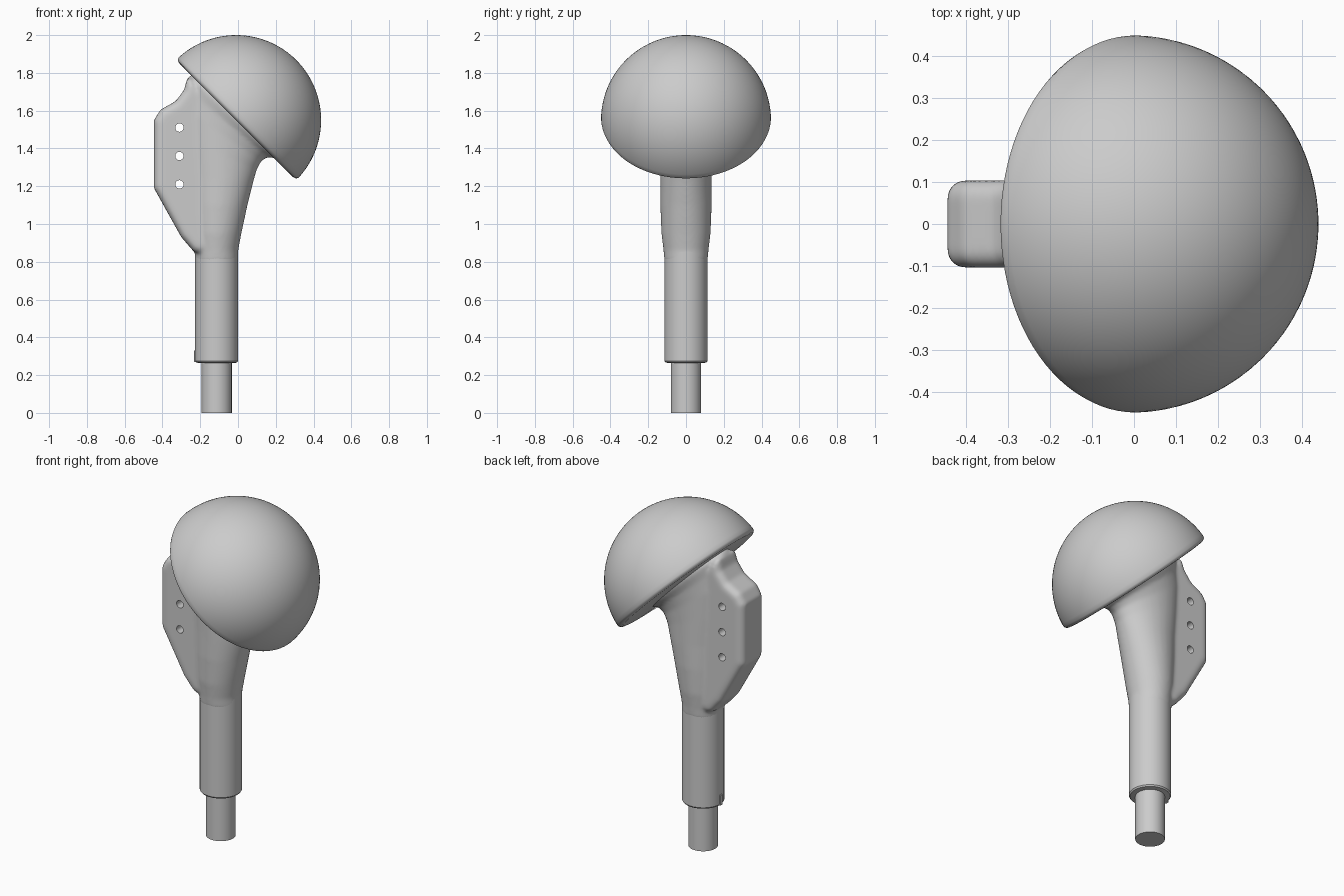
import bpy, bmesh
from math import sin, cos, pi, radians, copysign
from mathutils import Vector, Matrix

cube = bpy.data.objects.get("Cube")
if cube:
    bpy.data.objects.remove(cube)

GREY = (0.6, 0.6, 0.6, 1)
metal = bpy.data.materials.new("grey metal")
metal.use_nodes = True
metal.diffuse_color = GREY
metal.node_tree.nodes["Principled BSDF"].inputs["Base Color"].default_value = GREY


def finish(bm, name):
    bmesh.ops.recalc_face_normals(bm, faces=bm.faces)
    mesh = bpy.data.meshes.new(name)
    bm.to_mesh(mesh)
    bm.free()
    obj = bpy.data.objects.new(name, mesh)
    bpy.context.collection.objects.link(obj)
    mesh.materials.append(metal)
    return obj


def loft(name, rings):
    bm = bmesh.new()
    loops = [[bm.verts.new(p) for p in ring] for ring in rings]
    n = len(loops[0])
    for a, b in zip(loops, loops[1:]):
        for i in range(n):
            j = (i + 1) % n
            bm.faces.new((a[i], a[j], b[j], b[i]))
    bm.faces.new(loops[0])
    bm.faces.new(loops[-1])
    return finish(bm, name)


def lathe(name, profile, sides, matrix):
    return loft(name, [[matrix @ Vector((r * cos(2 * pi * i / sides), r * sin(2 * pi * i / sides), h))
                        for i in range(sides)] for r, h in profile])


def smooth(obj, angle=35):
    bpy.ops.object.select_all(action="DESELECT")
    obj.select_set(True)
    bpy.context.view_layer.objects.active = obj
    bpy.ops.object.shade_smooth_by_angle(angle=radians(angle))


def boolean(obj, other, operation):
    mod = obj.modifiers.new(operation.lower(), "BOOLEAN")
    mod.operation = operation
    mod.object = other
    mod.solver = "EXACT"
    other.hide_render = True
    other.hide_set(True)


# Half-ball head with a softly rounded rim, tilted towards the left
R = 0.45
profile = [(R * sin(a), R * cos(a)) for a in [radians(0.5 + 87 * i / 32) for i in range(33)]]
profile += [(0.446, 0.01), (0.438, 0.003), (0.425, 0), (0.1, 0)]
tilt = Matrix.Translation((-0.01, 0, 1.55)) @ Matrix.Rotation(pi / 4, 4, "Y")
smooth(lathe("head", profile, 96, tilt), 60)

# Straight stem: thick sleeve and thin tip
axis = Matrix.Translation((-0.113, 0, 0))
smooth(lathe("stem_sleeve", [(0.1, 0.265), (0.108, 0.267), (0.114, 0.275), (0.114, 0.86)], 64, axis))
smooth(lathe("stem_tip", [(0.08, 0), (0.08, 0.3)], 48, axis))

# Small key on the sleeve's outer side
bm = bmesh.new()
bmesh.ops.create_cube(bm, size=1, matrix=Matrix.Translation((-0.223, 0, 0.3))
                      @ Matrix.Diagonal((0.02, 0.02, 0.06, 1)))
finish(bm, "stem_key")

# Trunk: outer x, z, inner x, z and half depth of each ring
sections = [
    (-0.227, 0.80, 0.001, 0.80, 0.114),
    (-0.228, 0.86, 0.001, 0.86, 0.119),
    (-0.24, 0.95, 0.018, 0.95, 0.130),
    (-0.25, 1.10, 0.050, 1.10, 0.136),
    (-0.26, 1.25, 0.080, 1.22, 0.136),
    (-0.28, 1.45, 0.100, 1.29, 0.136),
    (-0.29, 1.62, 0.125, 1.335, 0.138),
    (-0.275, 1.72, 0.160, 1.355, 0.145),
    (-0.258, 1.785, 0.205, 1.345, 0.165),
    (-0.20, 1.80, 0.210, 1.38, 0.165),
]


def oval(x0, z0, x1, z1, depth, sides=48):
    centre = Vector((x0 + x1, 0, z0 + z1)) / 2
    half = Vector((x1 - x0, 0, z1 - z0)) / 2
    points = []
    for i in range(sides):
        a = 2 * pi * i / sides
        points.append(centre + half * cos(a) + Vector((0, depth * sin(a), 0)))
    return points


body = loft("body", [oval(*s) for s in sections])

# Flat side fin with rounded edges
outline = [(-0.19, 0.84), (-0.235, 0.855), (-0.30, 0.93), (-0.445, 1.19), (-0.445, 1.55), (-0.41, 1.605),
           (-0.33, 1.65), (-0.285, 1.71), (-0.265, 1.79), (-0.18, 1.70), (0.0, 1.48), (0.02, 1.3), (-0.04, 0.95)]
fin = loft("fin_core", [[Vector((x, y, z)) for x, z in outline] for y in (-0.104, 0.104)])
bevel = fin.modifiers.new("round edges", "BEVEL")
bevel.width = 0.045
bevel.segments = 5
bevel.limit_method = "ANGLE"
bevel.angle_limit = radians(60)

# Blend fin and trunk into one cast body
boolean(body, fin, "UNION")
remesh = body.modifiers.new("blend", "REMESH")
remesh.mode = "VOXEL"
remesh.voxel_size = 0.009
remesh.use_smooth_shade = True
relax = body.modifiers.new("relax", "SMOOTH")
relax.factor = 0.5
relax.iterations = 10

# Three thread holes through the fin
bm = bmesh.new()
for z in (1.21, 1.36, 1.51):
    bmesh.ops.create_cone(bm, cap_ends=True, segments=24, radius1=0.022, radius2=0.022, depth=0.5,
                          matrix=Matrix.Translation((-0.31, 0, z)) @ Matrix.Rotation(pi / 2, 4, "X"))
boolean(body, finish(bm, "hole_cutter"), "DIFFERENCE")

# Bake the body so that the helpers can go
depsgraph = bpy.context.evaluated_depsgraph_get()
body_mesh = bpy.data.meshes.new_from_object(body.evaluated_get(depsgraph))
body.modifiers.clear()
body.data = body_mesh
body_mesh.materials.clear()
body_mesh.materials.append(metal)
for name in ("fin_core", "hole_cutter"):
    bpy.data.objects.remove(bpy.data.objects[name])
smooth(body, 50)
